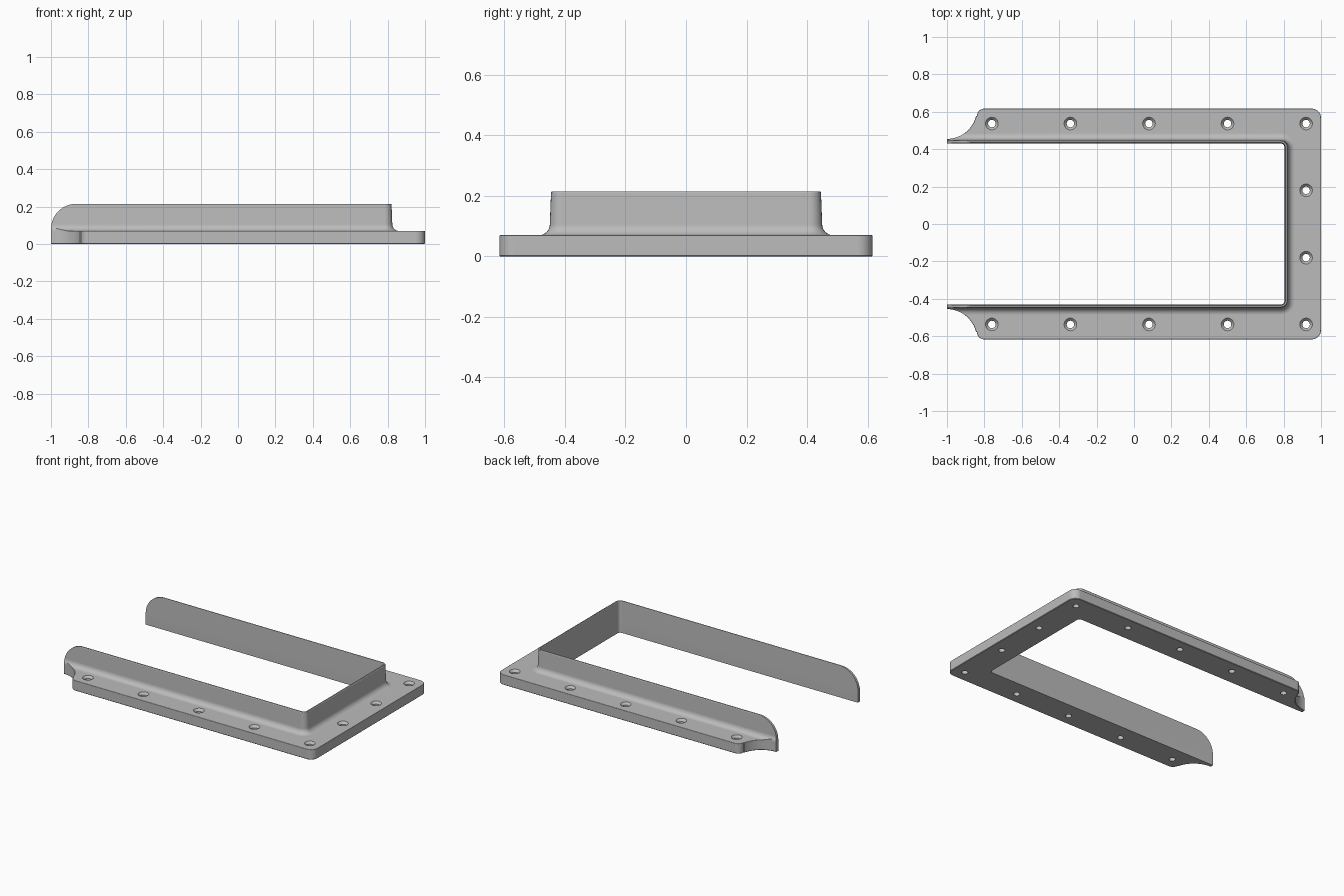
import bpy, bmesh
from math import cos, sin, radians
from mathutils import Vector

cube = bpy.data.objects.get("Cube")
if cube:
    bpy.data.objects.remove(cube, do_unlink=True)

FLANGE_TOP = 0.07
WALL_TOP = 0.215

grey = bpy.data.materials.new("plain grey")
grey.use_nodes = True
grey.diffuse_color = (0.5, 0.5, 0.5, 1)
grey.node_tree.nodes["Principled BSDF"].inputs["Base Color"].default_value = (0.5, 0.5, 0.5, 1)


def arc(cx, cy, r, start, end, steps=10):
    angles = [radians(start + (end - start) * i / steps) for i in range(steps + 1)]
    return [(cx + r * cos(a), cy + r * sin(a)) for a in angles]


def loft(name, rings):
    """Closed solid through a list of equal rings of 3D points."""
    bm = bmesh.new()
    loops = [[bm.verts.new(p) for p in ring] for ring in rings]
    for a, b in zip(loops, loops[1:]):
        for i in range(len(a)):
            j = (i + 1) % len(a)
            bm.faces.new((a[i], a[j], b[j], b[i]))
    bm.faces.new(loops[0])
    bm.faces.new(loops[-1])
    bmesh.ops.recalc_face_normals(bm, faces=bm.faces)
    mesh = bpy.data.meshes.new(name)
    bm.to_mesh(mesh)
    bm.free()
    mesh.materials.append(grey)
    obj = bpy.data.objects.new(name, mesh)
    bpy.context.collection.objects.link(obj)
    return obj


def combine(obj, tool, operation):
    """Apply a boolean and delete the tool."""
    tool.hide_render = True
    mod = obj.modifiers.new("boolean", "BOOLEAN")
    mod.operation = operation
    mod.solver = "EXACT"
    mod.object = tool
    bpy.context.view_layer.objects.active = obj
    bpy.ops.object.modifier_apply(modifier=mod.name)
    bpy.data.objects.remove(tool, do_unlink=True)


def u_path(d, x_end):
    """Half of the opening outline pushed out by d, mirrored into a full U."""
    half = [(x_end, 0.43 + d)] + arc(0.785, 0.41, 0.02 + d, 90, 0, 6)
    return half + [(x, -y) for x, y in reversed(half)]


def plan(d):
    """Outline of the U plate, with its opening pushed out by d."""
    half = arc(-1, 0.615, 0.16, -90, -14, 14) + arc(-0.8, 0.577, 0.04, 180, 90, 8)
    half += arc(0.95, 0.567, 0.05, 90, 0, 8)
    outer = half + [(x, -y) for x, y in reversed(half)]
    return outer + list(reversed(u_path(d, -1)))


def prism(name, outline, low, high):
    return loft(name, [[(x, y, z) for x, y in outline] for z in (low, high)])


# Flange plate with softened outer edges
frame = prism("flanged_frame", plan(0), 0, FLANGE_TOP)
bm = bmesh.new()
bm.from_mesh(frame.data)


def outer_edges(z):
    def outside(v):
        return abs(v.co.z - z) < 1e-4 and (abs(v.co.y) > 0.44 or v.co.x > 0.82)
    return [e for e in bm.edges if all(outside(v) for v in e.verts)
            and e.calc_length() < 1.9]


for z, width, segments in ((FLANGE_TOP, 0.018, 4), (0, 0.006, 1)):
    bmesh.ops.bevel(bm, geom=outer_edges(z), offset=width, segments=segments,
                    profile=0.5, affect="EDGES", clamp_overlap=True)
bm.to_mesh(frame.data)
bm.free()

# Upright collar: thin wall with a fillet at its foot, swept around the U
section = [(0, 0.04), (0, FLANGE_TOP), (0.003, WALL_TOP - 0.003), (0.005, WALL_TOP),
           (0.013, WALL_TOP), (0.016, WALL_TOP - 0.004)]
section += arc(0.056, FLANGE_TOP + 0.036, 0.036, 180, 270, 8)
section += [(0.056, 0.04)]
paths = [u_path(d, -1.05) for d, z in section]
collar = loft("collar", [[(*path[i], z) for path, (d, z) in zip(paths, section)]
                         for i in range(len(paths[0]))])

# Trim the collar to the plate outline and round its free ends
combine(collar, prism("plan_trim", plan(-0.03), -0.1, 0.4), "INTERSECT")
side = arc(-0.865, WALL_TOP - 0.135, 0.135, 180, 90, 14)
side = [(-1, -0.1)] + side + [(-0.865, 0.4), (-1.2, 0.4), (-1.2, -0.1)]
rounder = loft("end_rounder", [[(x, y, z) for x, z in side] for y in (-0.8, 0.8)])
combine(collar, rounder, "DIFFERENCE")
combine(frame, collar, "UNION")

# Countersunk screw holes
holes = [(-0.76 + 0.42 * i, s * 0.537) for i in range(5) for s in (-1, 1)]
holes += [(0.92, s * 0.18) for s in (-1, 1)]
for x, y in holes:
    steps = [(0.02, -0.05), (0.02, 0.055), (0.034, FLANGE_TOP), (0.034, 0.12)]
    rings = [[(px, py, z) for px, py in arc(x, y, r, 0, 345, 23)] for r, z in steps]
    combine(frame, loft("screw_hole", rings), "DIFFERENCE")

# Smooth curved surfaces, crisp corners
bpy.ops.object.select_all(action="DESELECT")
frame.select_set(True)
bpy.context.view_layer.objects.active = frame
bpy.ops.object.shade_smooth_by_angle(angle=radians(32))
normals = frame.modifiers.new("weighted normals", "WEIGHTED_NORMAL")
normals.keep_sharp = True
